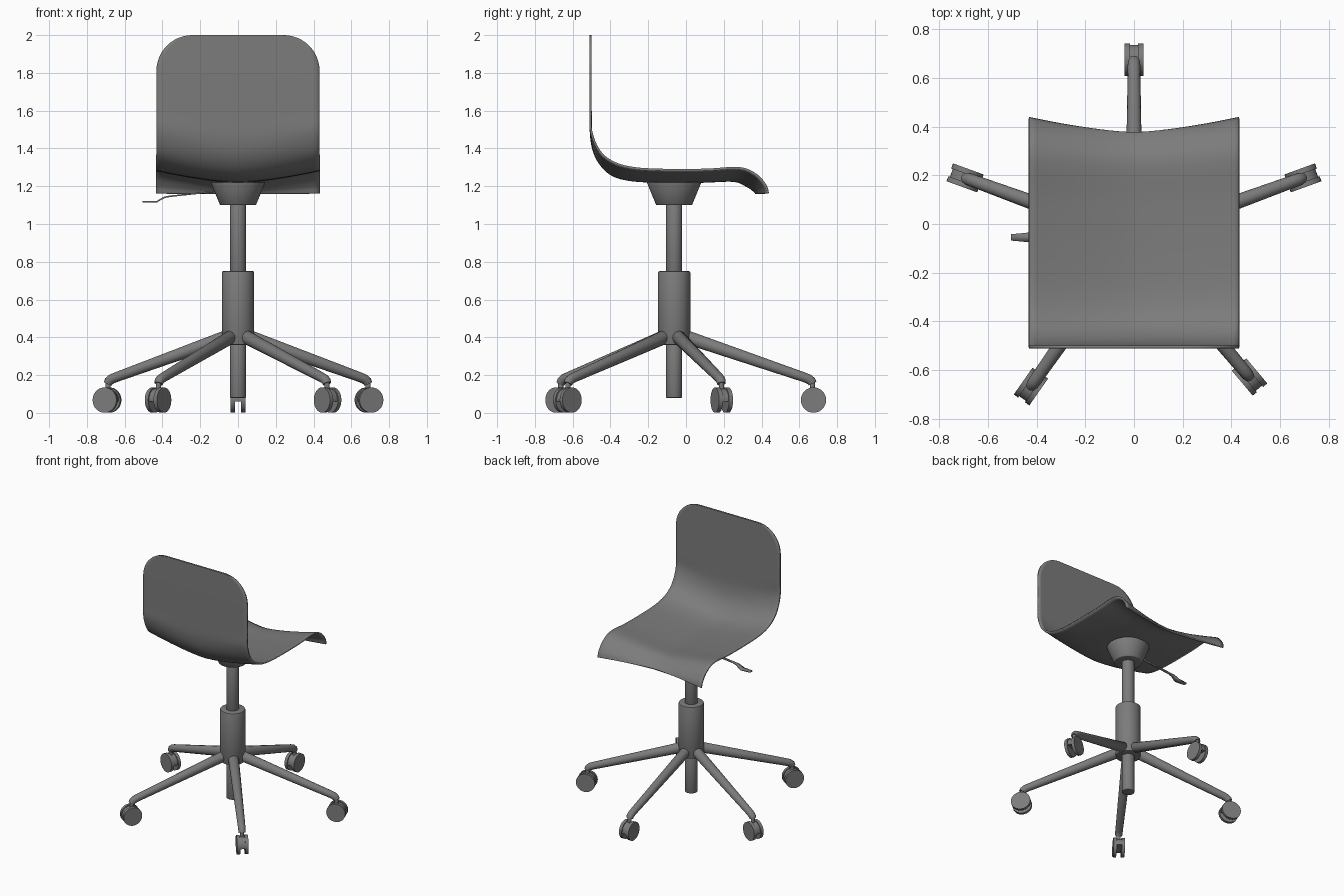
import bpy, bmesh, math
from mathutils import Vector, Matrix

if "Cube" in bpy.data.objects:
    bpy.data.objects.remove(bpy.data.objects["Cube"])

grey = bpy.data.materials.new("mid_grey")
grey.use_nodes = True
colour = (0.2, 0.2, 0.2, 1)
grey.diffuse_color = colour
grey.node_tree.nodes["Principled BSDF"].inputs["Base Color"].default_value = colour

COLUMN = Vector((0, -0.063, 0))


def finish(obj, angle=40):
    """Give the part its material and smooth shading with sharp edges."""
    obj.data.materials.clear()
    obj.data.materials.append(grey)
    bpy.ops.object.select_all(action="DESELECT")
    obj.select_set(True)
    bpy.context.view_layer.objects.active = obj
    bpy.ops.object.shade_smooth_by_angle(angle=math.radians(angle))
    return obj


def from_bmesh(name, bm, angle=40):
    bmesh.ops.recalc_face_normals(bm, faces=bm.faces)
    mesh = bpy.data.meshes.new(name)
    bm.to_mesh(mesh)
    bm.free()
    obj = bpy.data.objects.new(name, mesh)
    bpy.context.collection.objects.link(obj)
    return finish(obj, angle)


def column_part(name, low, high, r_low, r_high, bevel=0.004):
    bm = bmesh.new()
    place = Matrix.Translation(COLUMN + Vector((0, 0, (low + high) / 2)))
    bmesh.ops.create_cone(bm, cap_ends=True, segments=48, radius1=r_low,
                          radius2=r_high, depth=high - low, matrix=place)
    rims = [e for e in bm.edges if abs(e.verts[0].co.z - e.verts[1].co.z) < 1e-5]
    bmesh.ops.bevel(bm, geom=rims, offset=bevel, segments=2, profile=0.5, affect="EDGES")
    return from_bmesh(name, bm)


def sheet(name, rows, thickness):
    """Skin rows of points into a sheet and thicken it about its middle."""
    bm = bmesh.new()
    grid = [[bm.verts.new(p) for p in row] for row in rows]
    for a, b in zip(grid, grid[1:]):
        for i in range(len(a) - 1):
            bm.faces.new((a[i], a[i + 1], b[i + 1], b[i]))
    obj = from_bmesh(name, bm)
    solid = obj.modifiers.new("thickness", "SOLIDIFY")
    solid.thickness = thickness
    solid.offset = 0
    return obj


def smooth_path(points, steps=6):
    """Catmull-Rom interpolation through 2D points."""
    pts = [Vector(p) for p in points]
    pts = [2 * pts[0] - pts[1]] + pts + [2 * pts[-1] - pts[-2]]
    path = []
    for a, b, c, d in zip(pts, pts[1:], pts[2:], pts[3:]):
        for s in range(steps):
            t = s / steps
            path.append(0.5 * (2 * b + (c - a) * t + (2 * a - 5 * b + 4 * c - d) * t * t
                               + (3 * b - a - 3 * c + d) * t ** 3))
    return path + [pts[-2]]


# Seat shell: edge and centre profiles (y, z), blended across the width
HALF, CORNER, BACK_Y, TOP = 0.432, 0.19, -0.505, 2.0
edge = smooth_path([(BACK_Y, 1.6), (-0.502, 1.49), (-0.46, 1.388), (-0.39, 1.329),
                    (-0.29, 1.298), (-0.14, 1.287), (0.1, 1.287), (0.28, 1.296),
                    (0.37, 1.261), (0.42, 1.205), (0.434, 1.162)])
centre = smooth_path([(BACK_Y, 1.6), (-0.5, 1.445), (-0.469, 1.343), (-0.4, 1.266),
                      (-0.3, 1.234), (-0.14, 1.224), (0.08, 1.224), (0.25, 1.229),
                      (0.322, 1.202), (0.355, 1.18), (0.373, 1.162)])
COLS = 32
rows = []
for k in range(13):
    a = math.pi / 2 * (1 - k / 12)
    half = HALF - CORNER + CORNER * math.cos(a)
    z = TOP - CORNER + CORNER * math.sin(a)
    rows.append([(half * (2 * i / COLS - 1), BACK_Y, z) for i in range(COLS + 1)])
for e, c in zip(edge, centre):
    row = []
    for i in range(COLS + 1):
        u = 2 * i / COLS - 1
        p = c.lerp(e, abs(u) ** 1.5)
        row.append((HALF * u, p.x, p.y))
    rows.append(row)
sheet("seat_shell", rows, 0.012)

# Central column
column_part("seat_mount", 1.1, 1.222, 0.095, 0.145)
column_part("gas_lift", 0.74, 1.11, 0.043, 0.043)
column_part("column_sleeve", 0.36, 0.75, 0.086, 0.086, 0.008)
column_part("lower_tube", 0.08, 0.37, 0.043, 0.043)

# Height lever: thin stem flaring to a flat paddle (x, z, half width)
lever = [(-0.06, 1.18, 0.007), (-0.2, 1.164, 0.007), (-0.36, 1.147, 0.008),
         (-0.39, 1.141, 0.012), (-0.41, 1.13, 0.018), (-0.43, 1.118, 0.02),
         (-0.505, 1.117, 0.013)]
sheet("height_lever", [[(x, -0.055 - w, z), (x, -0.055 + w, z)] for x, z, w in lever], 0.008)


def leg_arm(turn):
    """Tapered arm that bends down over the caster."""
    curve = bpy.data.curves.new("leg_arm", "CURVE")
    curve.dimensions = "3D"
    curve.bevel_depth = 1
    curve.bevel_resolution = 5
    curve.use_fill_caps = True
    path = [(0.045, 0.408, 0.03), (0.055, 0.405, 0.037), (0.69, 0.188, 0.026),
            (0.712, 0.179, 0.026), (0.727, 0.168, 0.025), (0.733, 0.155, 0.023)]
    spline = curve.splines.new("POLY")
    spline.points.add(len(path) - 1)
    for point, (x, z, r) in zip(spline.points, path):
        point.co = (x, 0, z, 1)
        point.radius = r
    obj = bpy.data.objects.new("leg_arm", curve)
    bpy.context.collection.objects.link(obj)
    obj.matrix_world = turn
    bpy.ops.object.select_all(action="DESELECT")
    obj.select_set(True)
    bpy.context.view_layer.objects.active = obj
    bpy.ops.object.convert(target="MESH")
    finish(bpy.context.object, 50)


def caster(turn):
    """Twin wheels with a half-round housing and a stem."""
    hub = Matrix.Translation((0.738, 0, 0.068))
    sideways = Matrix.Rotation(math.pi / 2, 4, "X")
    bm = bmesh.new()
    bmesh.ops.create_cone(bm, cap_ends=True, segments=32, radius1=0.06, radius2=0.06,
                          depth=0.04, matrix=hub @ sideways)
    cut = bmesh.ops.bisect_plane(bm, geom=bm.verts[:] + bm.edges[:] + bm.faces[:],
                                 plane_co=(0, 0, 0.06), plane_no=(0, 0, 1), clear_inner=True)
    bmesh.ops.edgeloop_fill(bm, edges=[g for g in cut["geom_cut"]
                                       if isinstance(g, bmesh.types.BMEdge)])
    for side in (-1, 1):
        bmesh.ops.create_cone(bm, cap_ends=True, segments=32, radius1=0.067, radius2=0.067,
                              depth=0.022,
                              matrix=hub @ Matrix.Translation((0, side * 0.028, 0)) @ sideways)
    bmesh.ops.create_cone(bm, cap_ends=True, segments=16, radius1=0.014, radius2=0.014,
                          depth=0.06, matrix=Matrix.Translation((0.733, 0, 0.14)))
    bm.transform(turn)
    from_bmesh("caster", bm)


# Five-star base
for degrees in (20, 90, 160, 235, 310):
    turn = Matrix.Translation(COLUMN) @ Matrix.Rotation(math.radians(degrees), 4, "Z")
    leg_arm(turn)
    caster(turn)
